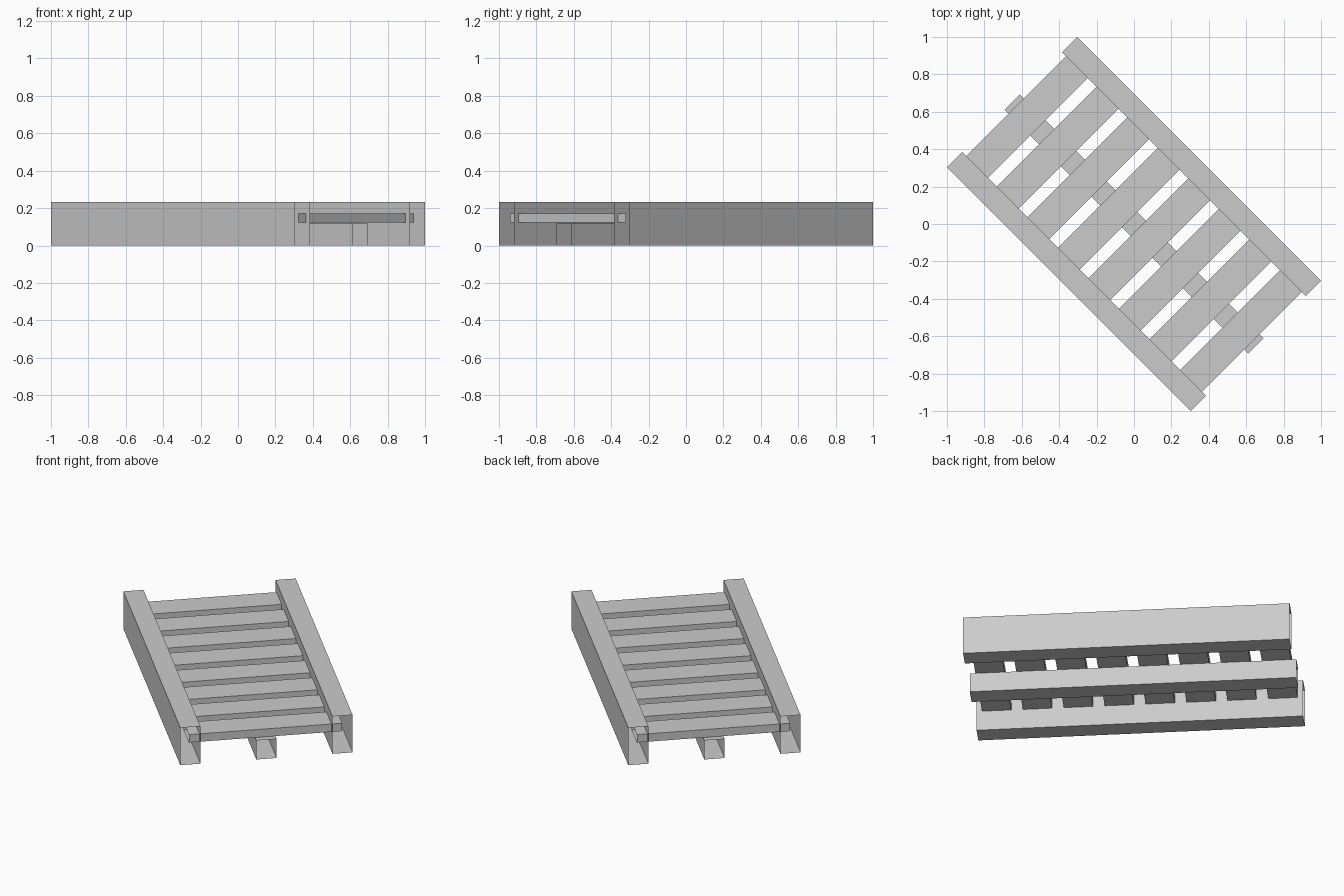
import bpy
import bmesh
from math import radians
from mathutils import Matrix

if "Cube" in bpy.data.objects:
    bpy.data.objects.remove(bpy.data.objects["Cube"], do_unlink=True)

grey = bpy.data.materials.new("plain grey")
grey.use_nodes = True
grey.diffuse_color = (0.6, 0.6, 0.6, 1)
grey.node_tree.nodes["Principled BSDF"].inputs["Base Color"].default_value = (0.6, 0.6, 0.6, 1)

TURN = Matrix.Rotation(radians(-45), 4, "Z")  # frame lies diagonally


def tube(name, low, high, axis):
    """Box-section board, open at both ends along the given axis."""
    bm = bmesh.new()
    bmesh.ops.create_cube(bm, size=1)
    bm.normal_update()
    ends = [f for f in bm.faces if abs(f.normal[axis]) > 0.9]
    bmesh.ops.delete(bm, geom=ends, context="FACES_ONLY")
    for v in bm.verts:
        for i in range(3):
            v.co[i] = low[i] if v.co[i] < 0 else high[i]
    bm.transform(TURN)
    mesh = bpy.data.meshes.new(name)
    bm.to_mesh(mesh)
    bm.free()
    mesh.materials.append(grey)
    bpy.context.collection.objects.link(bpy.data.objects.new(name, mesh))


HALF = 0.922              # half length of the long beams
INNER, OUTER = 0.377, 0.492
TOP = 0.232

# Tall side rails
tube("left_rail", (-HALF, INNER, 0), (HALF, OUTER, TOP), 0)
tube("right_rail", (-HALF, -OUTER, 0), (HALF, -INNER, TOP), 0)

# Low centre beam under the slats
tube("centre_beam", (-HALF, -0.058, 0), (HALF, 0.058, 0.118), 0)

# Cross slats running into the hollow rails
COUNT, WIDTH, FIRST = 8, 0.165, -0.891
pitch = (-2 * FIRST - WIDTH) / (COUNT - 1)
for i in range(COUNT):
    start = FIRST + i * pitch
    tube(f"slat_{i + 1}", (start, -0.438, 0.122), (start + WIDTH, 0.438, 0.171), 1)
